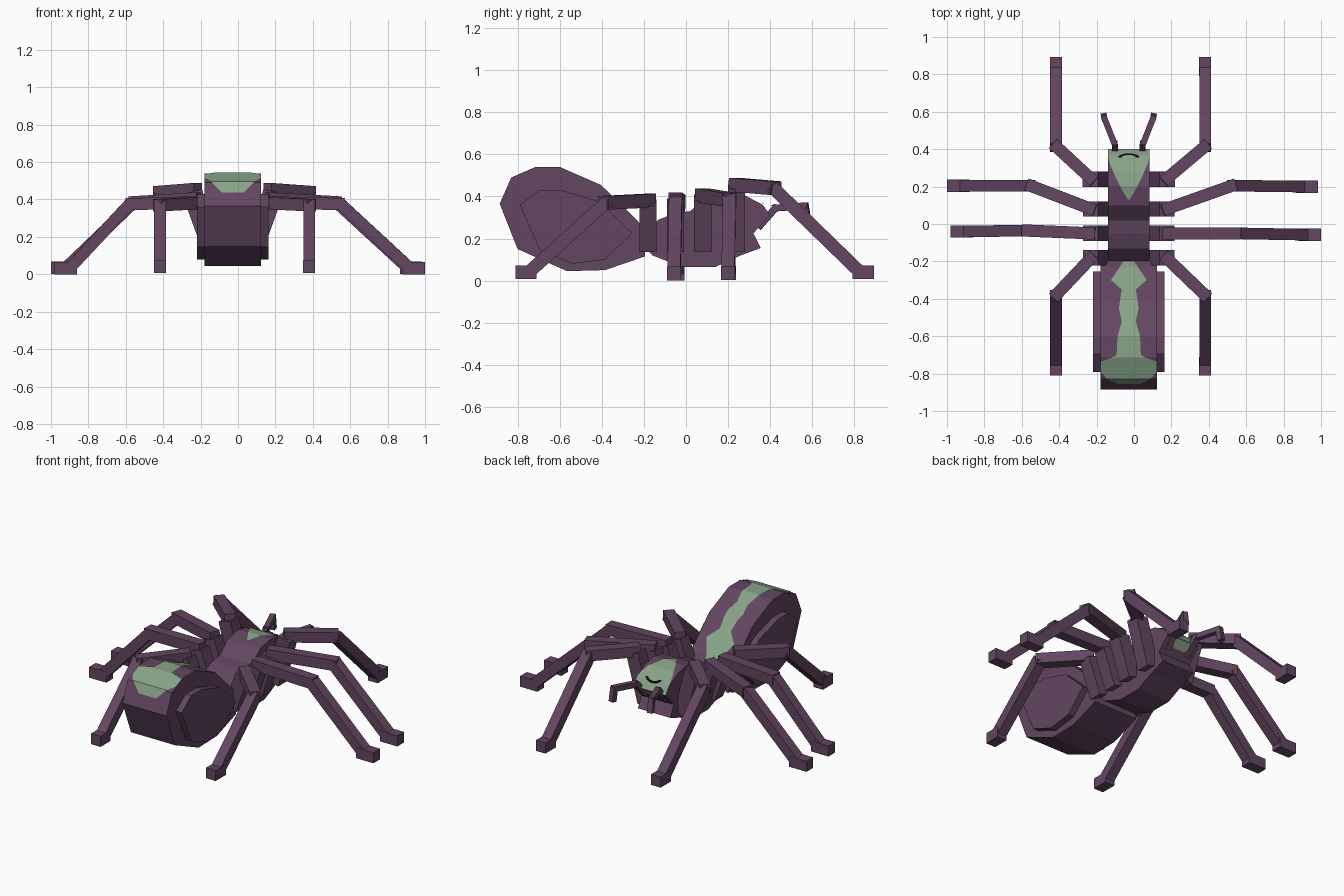
import bpy, bmesh, math
from mathutils import Vector, Matrix

if "Cube" in bpy.data.objects:
    bpy.data.objects.remove(bpy.data.objects["Cube"])

CX = -0.028  # body centre line


def material(name, rgb):
    m = bpy.data.materials.new(name)
    m.diffuse_color = (*rgb, 1)
    m.use_nodes = True
    m.node_tree.nodes["Principled BSDF"].inputs["Base Color"].default_value = m.diffuse_color
    return m


PURPLE = material("dusky purple", (0.125, 0.061, 0.121))
GREEN = material("sage green", (0.245, 0.366, 0.245))
BLACK = material("black", (0.002, 0.002, 0.002))


def finish(bm, name, mat, recalc=True):
    if recalc:
        bmesh.ops.recalc_face_normals(bm, faces=bm.faces[:])
    me = bpy.data.meshes.new(name)
    bm.to_mesh(me)
    bm.free()
    me.materials.append(mat)
    ob = bpy.data.objects.new(name, me)
    bpy.context.collection.objects.link(ob)
    return ob


def prism(name, profile, half):
    """Side profile (y, z) extruded across the body."""
    bm = bmesh.new()
    f = bm.faces.new([bm.verts.new((CX - half, y, z)) for y, z in profile])
    r = bmesh.ops.extrude_face_region(bm, geom=[f])
    moved = [v for v in r["geom"] if isinstance(v, bmesh.types.BMVert)]
    bmesh.ops.translate(bm, verts=moved, vec=(2 * half, 0, 0))
    return finish(bm, name, PURPLE)


def beams(name, points, width, height=None, grow=0.0):
    """Chain of square bars running through the points."""
    bm = bmesh.new()
    for a, b in zip(points, points[1:]):
        a, b = Vector(a), Vector(b)
        d = (b - a).normalized()
        side = d.cross(Vector((0, 0, 1)))
        side = side.normalized() if side.length > 0.01 else Vector((1, 0, 0))
        up = side.cross(d)
        rot = Matrix((side, d, up)).transposed().to_4x4()
        size = Matrix.Diagonal((width, (b - a).length + 2 * grow, height or width, 1))
        bmesh.ops.create_cube(bm, size=1, matrix=Matrix.Translation((a + b) / 2) @ rot @ size)
    return finish(bm, name, PURPLE)


def height_on(top, y):
    for (y0, z0), (y1, z1) in zip(top, top[1:]):
        if y0 <= y <= y1:
            return z0 + (z1 - z0) * (y - y0) / (y1 - y0)
    return top[-1][1]


def marking(name, top, rows, mat, lift=0.005):
    """Thin patch lying on a top outline; rows are (y, half width)."""
    rows = sorted(rows)
    extra = []
    for y, _ in top:  # add a row at every fold of the surface
        if rows[0][0] < y < rows[-1][0] and all(abs(y - r[0]) > 1e-4 for r in rows):
            extra.append((y, height_on(rows, y)))
    rows = sorted(rows + extra)
    bm = bmesh.new()
    pairs = [[bm.verts.new((CX + s * w, y, height_on(top, y) + lift)) for s in (-1, 1)]
             for y, w in rows]
    for p, q in zip(pairs, pairs[1:]):
        bm.faces.new((p[0], p[1], q[1], q[0]))
    return finish(bm, name, mat, False)


# Abdomen: wide faceted prism with a raised plate on each side
ab_top = [(-0.885, 0.365), (-0.83, 0.49), (-0.715, 0.54), (-0.60, 0.54),
          (-0.405, 0.455), (-0.23, 0.285), (-0.195, 0.235)]
ab_low = [(-0.195, 0.115), (-0.385, 0.05), (-0.565, 0.045), (-0.80, 0.15)]
prism("abdomen", ab_top + ab_low, 0.152)
prism("abdomen_side_plates",
      [(-0.79, 0.36), (-0.695, 0.43), (-0.595, 0.43), (-0.41, 0.375),
       (-0.255, 0.225), (-0.385, 0.10), (-0.54, 0.08), (-0.695, 0.145)], 0.192)

# Thorax and head in one outline
th_top = [(-0.22, 0.19), (-0.13, 0.29), (-0.05, 0.32), (0.02, 0.33), (0.10, 0.40),
          (0.20, 0.42), (0.28, 0.405), (0.365, 0.36), (0.40, 0.31)]
th_low = [(0.32, 0.225), (0.355, 0.155), (0.26, 0.12), (0.14, 0.065),
          (-0.02, 0.065), (-0.16, 0.12)]
prism("thorax_and_head", th_top + th_low, 0.112)

# Green markings
marking("abdomen_stripe", ab_top,
        [(-0.20, 0.03), (-0.24, 0.055), (-0.30, 0.095), (-0.35, 0.038), (-0.45, 0.053),
         (-0.52, 0.037), (-0.60, 0.06), (-0.70, 0.065), (-0.715, 0.09), (-0.735, 0.15),
         (-0.79, 0.15), (-0.83, 0.115), (-0.855, 0.06)], GREEN)
marking("head_patch", th_top,
        [(0.13, 0.004), (0.18, 0.035), (0.25, 0.07), (0.32, 0.10), (0.365, 0.111),
         (0.40, 0.111)], GREEN)
bm = bmesh.new()
bm.faces.new([bm.verts.new((CX + x, y, z)) for x, y, z in
              ((-0.08, 0.402, 0.308), (0.08, 0.402, 0.308),
               (0.04, 0.362, 0.262), (-0.04, 0.362, 0.262))])
finish(bm, "face_patch", GREEN)

# Dark curved mark on the brow
bm = bmesh.new()
arc = []
for i in range(9):
    t = math.pi * i / 8
    arc.append([])
    for r in (0.8, 1.25):
        y = 0.356 + 0.017 * r * math.sin(t)
        arc[-1].append(bm.verts.new((CX + 0.046 * r * math.cos(t), y,
                                     height_on(th_top, y) + 0.009)))
for p, q in zip(arc, arc[1:]):
    bm.faces.new((p[0], p[1], q[1], q[0]))
finish(bm, "brow_mark", BLACK, False)

# Legs: name, hip y, hip z, then knee, ankle and toe for each side
LEGS = [
    ("front", 0.24, 0.455,
     ((-0.417, 0.415, 0.44), (-0.417, 0.83, 0.037), (-0.417, 0.893, 0.04)),
     ((0.38, 0.415, 0.44), (0.38, 0.83, 0.037), (0.38, 0.893, 0.04))),
    ("second", 0.08, 0.405,
     ((-0.555, 0.205, 0.385), (-0.92, 0.205, 0.036), (-1.0, 0.205, 0.036)),
     ((0.525, 0.205, 0.385), (0.905, 0.20, 0.036), (0.985, 0.20, 0.036))),
    ("third", -0.05, 0.385,
     ((-0.58, -0.035, 0.375), (-0.90, -0.04, 0.033), (-0.98, -0.04, 0.033)),
     ((0.55, -0.05, 0.375), (0.92, -0.057, 0.033), (1.0, -0.057, 0.033))),
    ("hind", -0.18, 0.38,
     ((-0.417, -0.38, 0.37), (-0.417, -0.75, 0.037), (-0.417, -0.81, 0.04)),
     ((0.38, -0.38, 0.37), (0.38, -0.75, 0.037), (0.38, -0.81, 0.04))),
]
for name, y, z, left, right in LEGS:
    for tag, s, (knee, ankle, toe) in (("left", -1, left), ("right", 1, right)):
        hip = (CX + s * 0.20, y, z)
        # slanted hip block beside the thorax
        beams(f"{name}_{tag}_hip",
              [(CX + s * 0.125, y, 0.15), (CX + s * 0.205, y, z - 0.01)], 0.082, 0.085)
        beams(f"{name}_{tag}_thigh", [hip, knee], 0.065, grow=0.02)
        beams(f"{name}_{tag}_shin", [knee, ankle], 0.062, grow=0.01)
        a, t = Vector(ankle), Vector(toe)
        heel = a - (t - a).normalized() * 0.04
        heel.z = t.z
        beams(f"{name}_{tag}_foot", [heel, t], 0.066)

# Feelers either side of the face
for tag, s in (("left", -1), ("right", 1)):
    beams(f"{tag}_feeler",
          [(CX + s * 0.07, 0.35, 0.26), (CX + s * 0.075, 0.425, 0.345),
           (CX + s * 0.13, 0.565, 0.355), (CX + s * 0.132, 0.575, 0.29)],
          0.032, grow=0.012)
